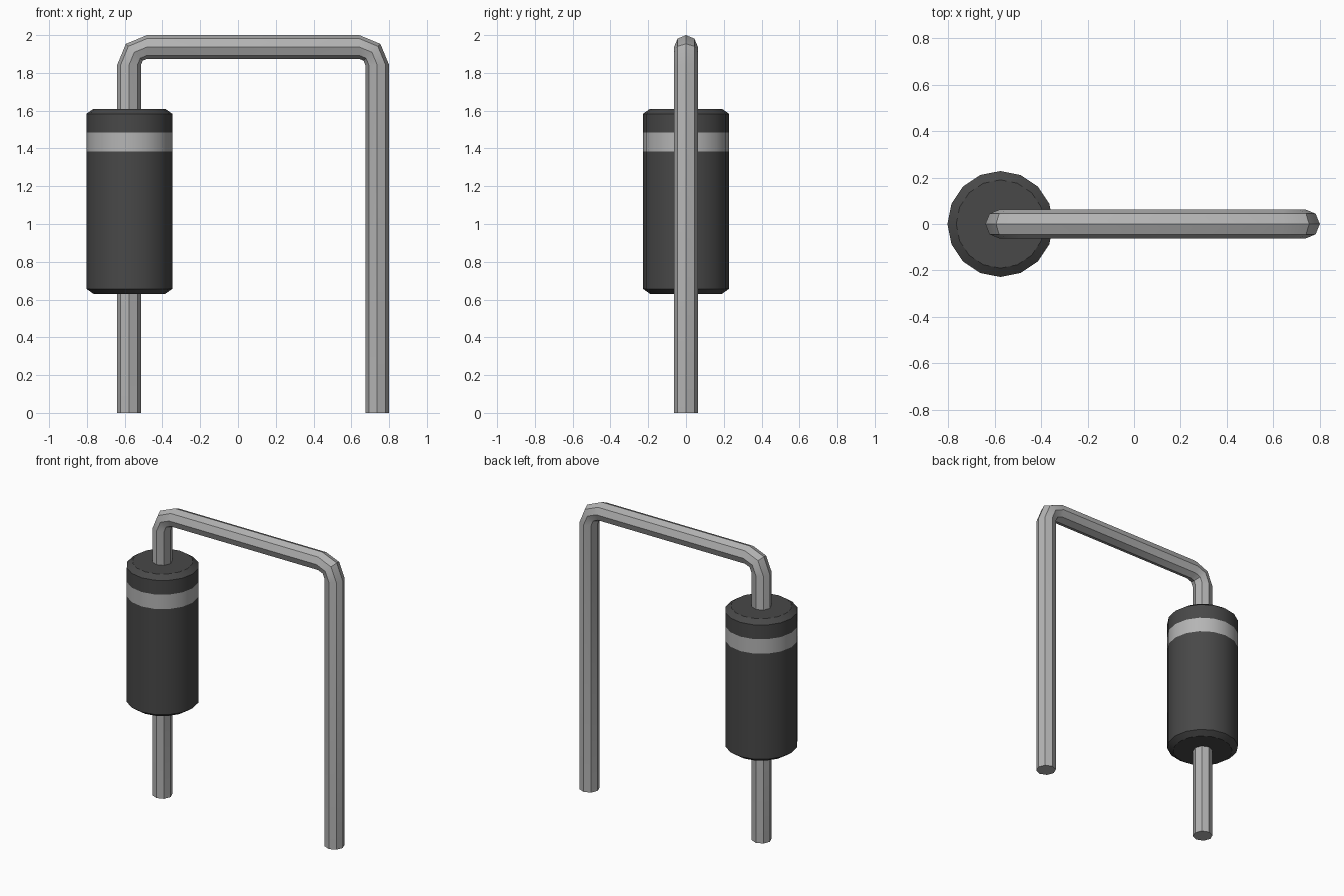
import bpy, bmesh, math
from mathutils import Vector

cube = bpy.data.objects.get("Cube")
if cube:
    bpy.data.objects.remove(cube)


def material(name, grey):
    m = bpy.data.materials.new(name)
    m.use_nodes = True
    color = (grey, grey, grey, 1)
    m.diffuse_color = color
    m.node_tree.nodes["Principled BSDF"].inputs["Base Color"].default_value = color
    return m


def tube(name, rings, sides, mats):
    """Skin rings of (centre, in-plane normal, radius) with capped ends."""
    bm = bmesh.new()
    loops = []
    for centre, normal, radius in rings:
        loop = []
        for i in range(sides):
            a = math.tau * i / sides
            offset = normal * math.cos(a) + Vector((0, 1, 0)) * math.sin(a)
            loop.append(bm.verts.new(centre + offset * radius))
        loops.append(loop)
    for lo, hi in zip(loops, loops[1:]):
        for i in range(sides):
            j = (i + 1) % sides
            bm.faces.new((lo[i], lo[j], hi[j], hi[i]))
    bm.faces.new(loops[0][::-1])
    bm.faces.new(loops[-1])
    bmesh.ops.recalc_face_normals(bm, faces=bm.faces)
    mesh = bpy.data.meshes.new(name)
    bm.to_mesh(mesh)
    bm.free()
    for m in mats:
        mesh.materials.append(m)
    obj = bpy.data.objects.new(name, mesh)
    bpy.context.collection.objects.link(obj)
    bpy.ops.object.select_all(action='DESELECT')
    obj.select_set(True)
    bpy.context.view_layer.objects.active = obj
    bpy.ops.object.shade_smooth_by_angle(angle=math.radians(30))
    return obj


black = material("charcoal_plastic", 0.065)
silver = material("wire_metal", 0.45)
stripe = material("band_grey", 0.46)

LEFT, RIGHT = -0.577, 0.737      # wire leg centres
WIRE, TOP, BEND = 0.063, 1.937, 0.095

# Bent wire lead: up one leg, across the top, down the other
rings = [(Vector((LEFT, 0, 0)), Vector((-1, 0, 0)), WIRE)]
for cx, angles in ((LEFT + BEND, (180, 135, 90)), (RIGHT - BEND, (90, 45, 0))):
    for deg in angles:
        a = math.radians(deg)
        n = Vector((math.cos(a), 0, math.sin(a)))
        rings.append((Vector((cx, 0, TOP - BEND)) + n * BEND, n, WIRE))
rings.append((Vector((RIGHT, 0, 0)), Vector((1, 0, 0)), WIRE))
tube("wire_lead", rings, 8, [silver])

# Chamfered cylindrical body with a grey band near the top
profile = [(0.19, 0.63), (0.228, 0.657), (0.228, 1.385),
           (0.228, 1.485), (0.228, 1.583), (0.19, 1.61)]
body = tube("component_body",
            [(Vector((-0.575, 0, z)), Vector((1, 0, 0)), r) for r, z in profile],
            16, [black, stripe])
for face in body.data.polygons:
    face.material_index = int(1.385 < face.center.z < 1.485)
